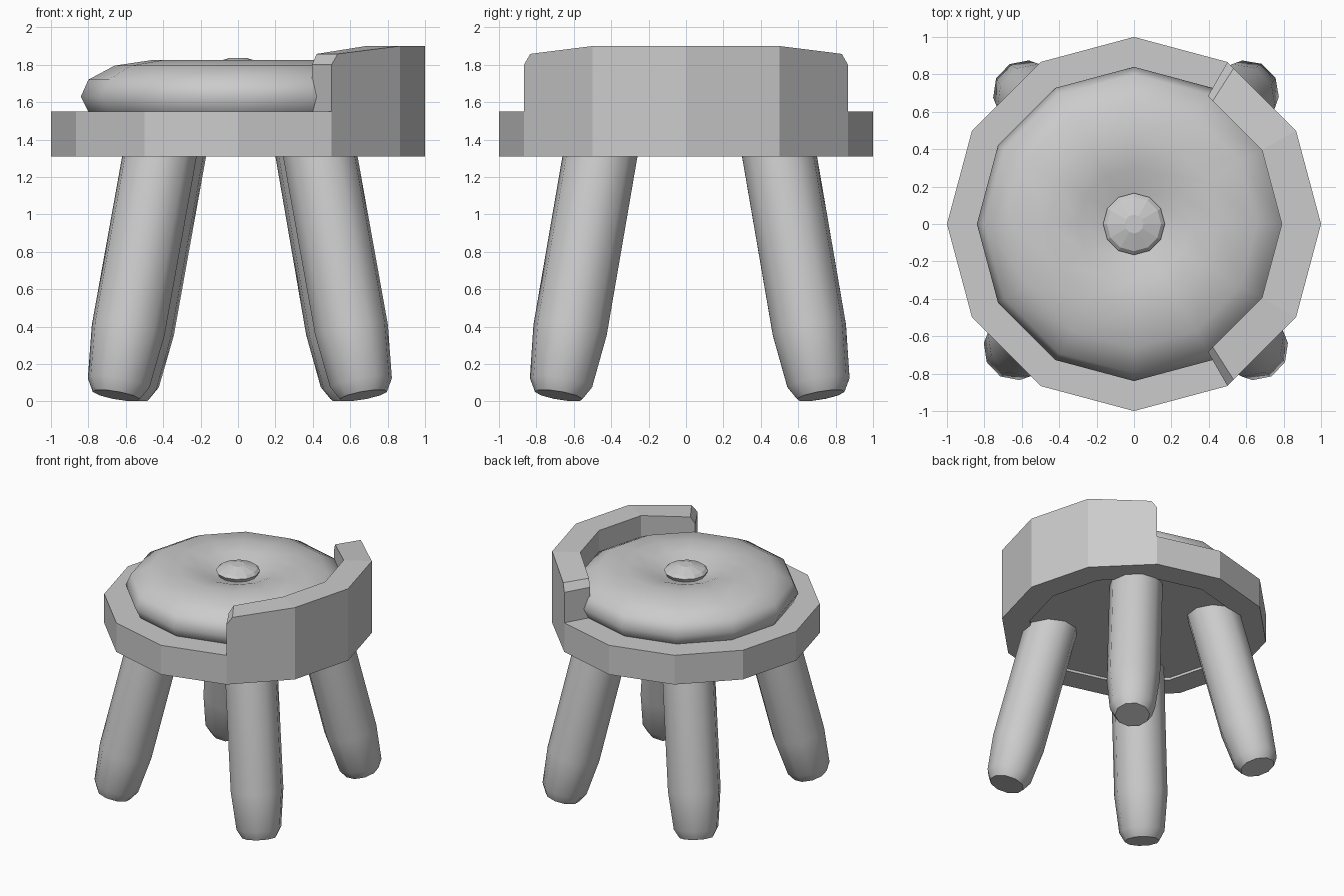
import bpy, bmesh
from math import cos, sin, pi, radians
from mathutils import Vector

if "Cube" in bpy.data.objects:
    bpy.data.objects.remove(bpy.data.objects["Cube"])


def add_object(name, bm, smooth=None):
    bmesh.ops.remove_doubles(bm, verts=bm.verts, dist=1e-4)
    bmesh.ops.dissolve_degenerate(bm, dist=1e-4, edges=bm.edges)
    bmesh.ops.recalc_face_normals(bm, faces=bm.faces)
    mesh = bpy.data.meshes.new(name)
    bm.to_mesh(mesh)
    bm.free()
    obj = bpy.data.objects.new(name, mesh)
    bpy.context.collection.objects.link(obj)
    if smooth:
        bpy.ops.object.select_all(action='DESELECT')
        obj.select_set(True)
        bpy.context.view_layer.objects.active = obj
        bpy.ops.object.shade_smooth_by_angle(angle=radians(smooth))
    return obj


def lathe(name, profile, sides, smooth=None):
    """Revolve (radius, height) points about z and cap both ends."""
    bm = bmesh.new()
    rings = [[bm.verts.new((r * cos(2 * pi * i / sides), r * sin(2 * pi * i / sides), z))
              for i in range(sides)] for r, z in profile]
    for a, b in zip(rings, rings[1:]):
        for i in range(sides):
            j = (i + 1) % sides
            bm.faces.new((a[i], a[j], b[j], b[i]))
    bm.faces.new(rings[0][::-1])
    bm.faces.new(rings[-1])
    return add_object(name, bm, smooth)


# Seat rim rising into the backrest: one closed sweep with a varying top height
def corner(deg):
    return Vector((cos(radians(deg)), sin(radians(deg))))


BOTTOM, RIM, INNER = 1.31, 1.55, 0.79
upper = [(corner(0), 1.9), (corner(30), 1.9),
         (corner(60).lerp(corner(30), 0.09), 1.858),
         (corner(60), 1.80), (corner(60), RIM)]
upper += [(corner(d), RIM) for d in (90, 120, 150)]
lower = [(Vector((p.x, -p.y)), z) for p, z in upper[1:]][::-1]
stations = upper + [(corner(180), RIM)] + lower

bm = bmesh.new()
sections = []
for p, z in stations:
    q = p * INNER
    sections.append([bm.verts.new(c) for c in (
        (p.x, p.y, BOTTOM), (p.x, p.y, RIM), (p.x, p.y, z),
        (q.x, q.y, z), (q.x, q.y, RIM), (q.x, q.y, BOTTOM))])
for a, b in zip(sections, sections[1:] + sections[:1]):
    for i in range(6):
        j = (i + 1) % 6
        bm.faces.new((a[i], b[i], b[j], a[j]))
add_object("seat_rim_and_backrest", bm)

# Seat panel closing the underside
lathe("seat_panel", [(0.80, 1.33), (0.80, 1.50)], 12)

# Padded cushion with a dimple and a button
lathe("cushion", [(0.74, 1.49), (0.80, 1.55), (0.84, 1.63), (0.80, 1.72),
                  (0.66, 1.795), (0.46, 1.825), (0.30, 1.805),
                  (0.18, 1.76), (0.05, 1.74)], 12, 50)
lathe("cushion_button", [(0.14, 1.74), (0.165, 1.785), (0.145, 1.805), (0.05, 1.835)], 12)

# Splayed legs: (name, foot centre, point where the axis meets the seat underside)
LEGS = [("front_left_leg", (-0.65, -0.68), (-0.42, -0.46)),
        ("front_right_leg", (0.67, -0.68), (0.44, -0.46)),
        ("back_left_leg", (-0.60, 0.72), (-0.37, 0.50)),
        ("back_right_leg", (0.62, 0.72), (0.40, 0.50))]
for name, foot, top in LEGS:
    leg = lathe(name, [(0.13, 0), (0.17, 0.07), (0.20, 0.36), (0.20, 1.42)], 10, 40)
    start = Vector((*foot, 0.032))
    axis = Vector((*top, BOTTOM)) - start
    leg.location = start
    leg.rotation_euler = axis.to_track_quat('Z', 'Y').to_euler()
